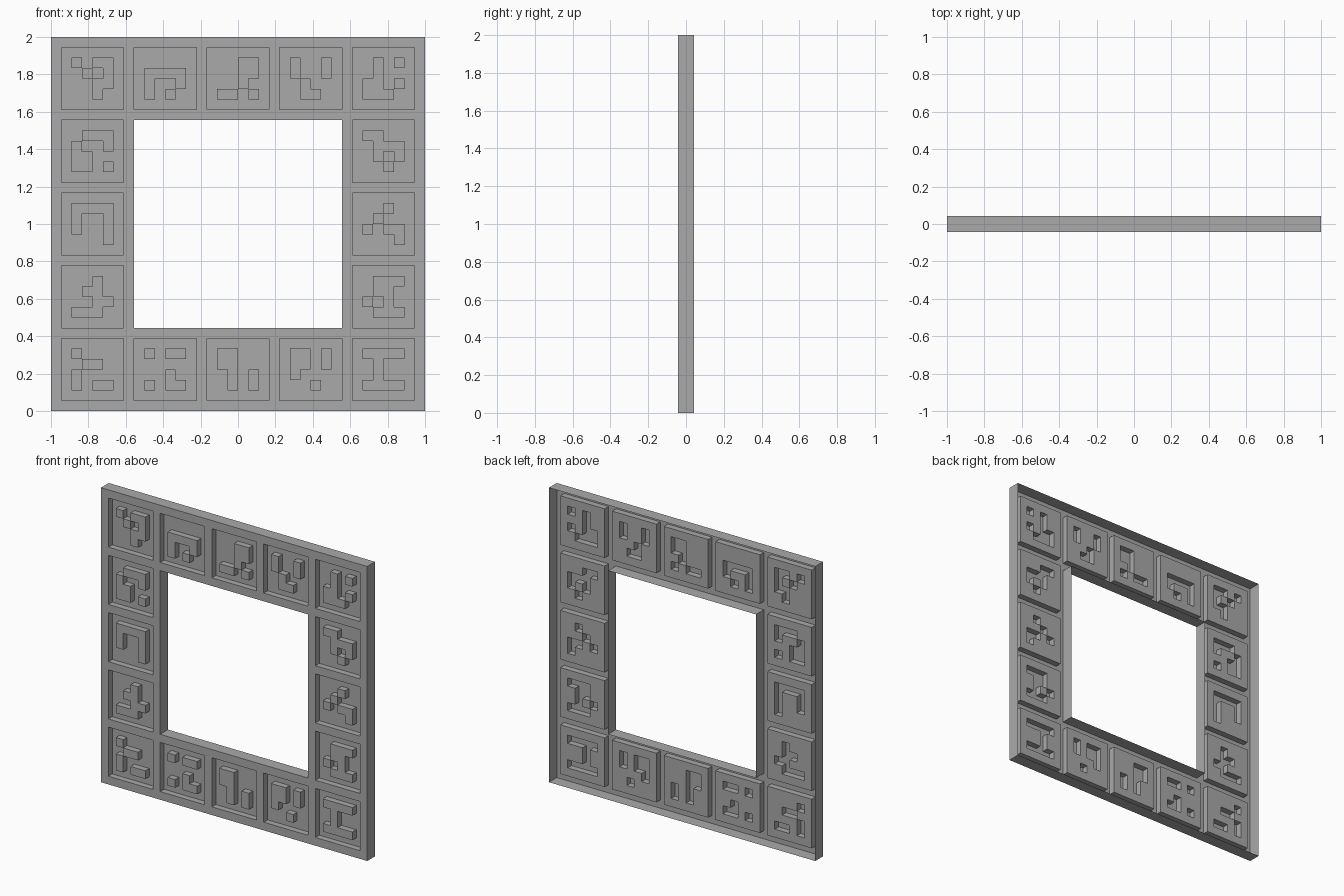
import bpy
import bmesh

cube = bpy.data.objects.get("Cube")
if cube:
    bpy.data.objects.remove(cube)

N = 36                 # square units along each side
U = 2 / N              # size of one unit
D = 0.75 * U           # half of the frame thickness
BORDER, PANEL, GLYPH = "border", "recessed_panels", "raised_glyphs"
DEPTH = {BORDER: -D, PANEL: 0.0, GLYPH: -D, None: D}

# Relief patterns by (column, row from the top), four rows of four units
PATTERNS = {
    (0, 0): "#.## .#.# ..## ..#.",
    (1, 0): ".... #### #..# #.#.",
    (2, 0): "..## ..## ..#. ##.#",
    (3, 0): "#..# #..# .#.. .##.",
    (4, 0): ".#.# .#.. ##.# ###.",
    (0, 1): ".### #..# ##.. ##.#",
    (4, 1): "##.. .### .#.# ..#.",
    (0, 2): "#### #..# #..# ...#",
    (4, 2): "..#. .#.. #.## ...#",
    (0, 3): "..#. .##. ..## ###.",
    (4, 3): ".### .##. #.#. .###",
    (0, 4): "#... .##. #... #.##",
    (1, 4): "#.## .... ..#. #.##",
    (2, 4): "##.. ##.. .#.# .#.#",
    (3, 4): "##.# ##.# #... ..#.",
    (4, 4): "#### .#.. .#.. ####",
}


def part_at(i, j):
    """Part that covers unit i from the left, j from the top."""
    if not (0 <= i < N and 0 <= j < N):
        return None
    if 8 <= i < 28 and 8 <= j < 28:
        return None                      # central opening
    col, u = divmod(i - 1, 7)
    row, v = divmod(j - 1, 7)
    if u == 6 or v == 6 or (col, row) not in PATTERNS:
        return BORDER
    if 1 <= u <= 4 and 1 <= v <= 4:
        if PATTERNS[col, row].split()[v - 1][u - 1] == "#":
            return GLYPH
    return PANEL


stone = bpy.data.materials.new("grey_stone")
stone.use_nodes = True
grey = (0.4, 0.4, 0.4, 1)
stone.diffuse_color = grey
stone.node_tree.nodes["Principled BSDF"].inputs["Base Color"].default_value = grey


def build(part):
    """Front faces of a part plus the walls stepping back from it."""
    bm = bmesh.new()

    def quad(*points):
        bm.faces.new([bm.verts.new(p) for p in points])

    y = DEPTH[part]
    for i in range(N):
        for j in range(N):
            if part_at(i, j) != part:
                continue
            x0, x1 = i * U - 1, (i + 1) * U - 1
            z0, z1 = 2 - (j + 1) * U, 2 - j * U
            ring = [(x0, z0), (x1, z0), (x1, z1), (x0, z1)]
            quad(*[(x, y, z) for x, z in ring])
            sides = [(0, 1), (1, 0), (0, -1), (-1, 0)]
            for k, (di, dj) in enumerate(sides):
                back = DEPTH[part_at(i + di, j + dj)]
                if back > y:
                    (ax, az), (bx, bz) = ring[k], ring[(k + 1) % 4]
                    quad((bx, y, bz), (ax, y, az), (ax, back, az), (bx, back, bz))
    bmesh.ops.remove_doubles(bm, verts=bm.verts, dist=U / 100)
    mesh = bpy.data.meshes.new(part)
    bm.to_mesh(mesh)
    bm.free()
    mesh.materials.append(stone)
    bpy.context.collection.objects.link(bpy.data.objects.new(part, mesh))


for name in (BORDER, PANEL, GLYPH):
    build(name)
